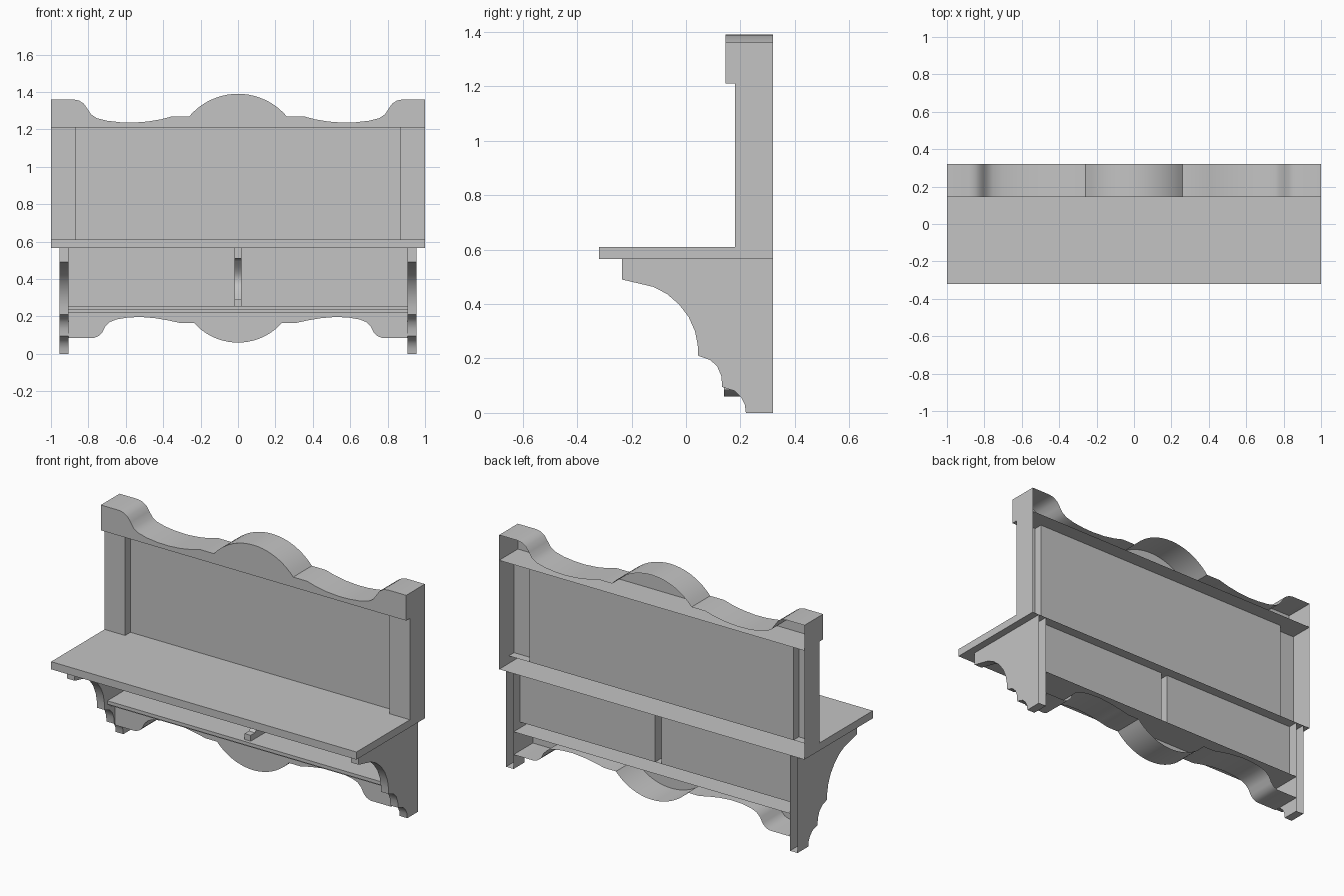
import bpy, bmesh, math

if "Cube" in bpy.data.objects:
    bpy.data.objects.remove(bpy.data.objects["Cube"], do_unlink=True)

grey = bpy.data.materials.new("plain grey")
grey.use_nodes = True
grey.diffuse_color = (0.55, 0.55, 0.55, 1)
grey.node_tree.nodes["Principled BSDF"].inputs["Base Color"].default_value = (0.55, 0.55, 0.55, 1)


def shell(name, pts, axis, a, b, skip=0, caps="ab"):
    """Extrude a profile from a to b, leaving the last `skip` edges open."""
    place = {"x": lambda t, p: (t, p[0], p[1]),
             "y": lambda t, p: (p[0], t, p[1]),
             "z": lambda t, p: (p[0], p[1], t)}[axis]
    bm = bmesh.new()
    near = [bm.verts.new(place(a, p)) for p in pts]
    far = [bm.verts.new(place(b, p)) for p in pts]
    n = len(pts)
    for i in range(n - skip):
        j = (i + 1) % n
        bm.faces.new((near[i], near[j], far[j], far[i]))
    if "a" in caps:
        bm.faces.new(near)
    if "b" in caps:
        bm.faces.new(far)
    bmesh.ops.recalc_face_normals(bm, faces=bm.faces)
    mesh = bpy.data.meshes.new(name)
    bm.to_mesh(mesh)
    bm.free()
    mesh.materials.append(grey)
    obj = bpy.data.objects.new(name, mesh)
    bpy.context.collection.objects.link(obj)
    bpy.ops.object.select_all(action="DESELECT")
    obj.select_set(True)
    bpy.context.view_layer.objects.active = obj
    bpy.ops.object.shade_smooth_by_angle(angle=math.radians(32))
    return obj


def mirrored(half):
    """Add the reflection in x of a half outline, skipping a shared centre point."""
    return half + [(-x, v) for x, v in reversed(half) if x != 0]


def crown(half_width, base, tip, steps=10):
    """Circular arc from the left springing point to the centre tip."""
    h = tip - base
    r = (half_width ** 2 + h ** 2) / (2 * abs(h))
    sweep = math.asin(half_width / r)
    sign = 1 if h > 0 else -1
    arc = []
    for i in range(steps):
        t = sweep * (1 - i / steps)
        arc.append((-r * math.sin(t), tip - sign * r * (1 - math.cos(t))))
    return arc + [(0, tip)]


BACK = 0.32

# Scrolled top board, open at the wall side
top_wave = [(-1, 1.21), (-1, 1.36), (-.88, 1.36), (-.85, 1.354), (-.825, 1.338),
            (-.805, 1.31), (-.785, 1.28), (-.755, 1.26), (-.70, 1.246),
            (-.63, 1.238), (-.56, 1.236), (-.48, 1.242), (-.41, 1.254),
            (-.35, 1.27)] + crown(.26, 1.27, 1.39)
shell("top_board", mirrored(top_wave), "y", .145, BACK, caps="a")

# Side posts and recessed panel in one folded sheet
plan = [(-1, BACK), (-1, .18), (-.865, .18), (-.865, .23)]
shell("posts_and_back_panel", mirrored(plan), "z", .61, 1.21, skip=1, caps="")

# Main shelf
shell("main_shelf", [(.23, .61), (-.32, .61), (-.32, .565), (BACK, .565), (BACK, .61)],
      "x", -1, 1, skip=2)

# Stepped brackets
bracket = [(-.235, .565), (-.235, .49), (-.12, .463), (-.07, .437), (-.025, .398),
           (.01, .352), (.033, .30), (.043, .25), (.045, .21), (.09, .194),
           (.115, .17), (.13, .135), (.133, .095), (.18, .08), (.203, .057),
           (.216, .03), (.22, 0), (BACK, 0), (BACK, .565)]
for side, s in (("left", 1), ("right", -1)):
    shell(side + "_bracket", bracket, "x", s * .905, s * .955, skip=2)
    # Lower back panels either side of the divider
    shell(side + "_lower_panel", [(s * .02, .255), (s * .905, .255), (s * .905, .565),
          (s * .02, .565)], "y", .26, .26, skip=4, caps="a")

# Lower shelf with a stepped front edge
shell("lower_shelf", [(.26, .255), (.07, .255), (.07, .235), (.09, .235), (.09, .22),
                      (BACK, .22)], "x", -.905, .905, skip=1, caps="")

# Middle divider with a scooped front
scoop = [(.13 + .07 * math.sin(math.pi * i / 12), .5 - .21 * i / 12) for i in range(13)]
shell("middle_divider", [(.07, .565), (.07, .51)] + scoop +
      [(.09, .29), (.09, .255), (.26, .255), (.26, .565)], "x", -.02, .02, skip=2)

# Scrolled apron below the lower shelf
low_wave = [(-.905, .22), (-.905, .085), (-.77, .085), (-.745, .095), (-.725, .115),
            (-.71, .145), (-.685, .17), (-.65, .184), (-.59, .194), (-.52, .197),
            (-.44, .19), (-.37, .178), (-.31, .165)] + crown(.235, .165, .06)
shell("apron", mirrored(low_wave), "y", .14, BACK, skip=1, caps="a")
